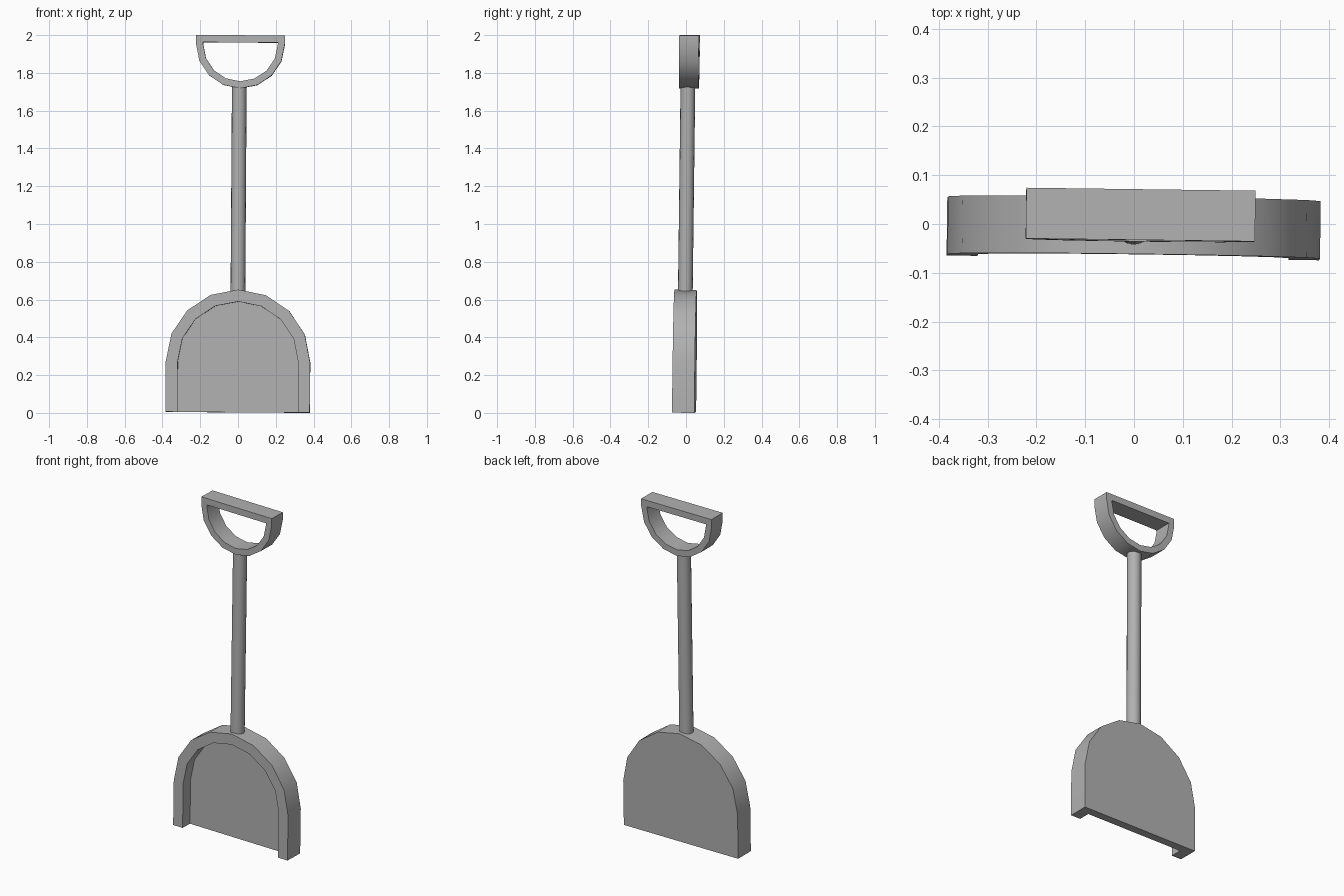
import bpy, bmesh, math
from mathutils import Matrix

if "Cube" in bpy.data.objects:
    bpy.data.objects.remove(bpy.data.objects["Cube"])

# The whole shovel leans very slightly, pivoting around mid height
LEAN = (Matrix.Translation((0, 0.002, 1))
        @ Matrix.Rotation(-0.013, 4, 'Z')
        @ Matrix.Rotation(0.0065, 4, 'Y')
        @ Matrix.Rotation(-0.0125, 4, 'X')
        @ Matrix.Translation((0, 0, -1)))

GREY = bpy.data.materials.new("dark_grey")
GREY.diffuse_color = (0.44, 0.44, 0.44, 1)
GREY.use_nodes = True
GREY.node_tree.nodes["Principled BSDF"].inputs["Base Color"].default_value = GREY.diffuse_color


def finish(bm, name):
    bmesh.ops.recalc_face_normals(bm, faces=bm.faces)
    bm.transform(LEAN)
    mesh = bpy.data.meshes.new(name)
    bm.to_mesh(mesh)
    bm.free()
    mesh.materials.append(GREY)
    ob = bpy.data.objects.new(name, mesh)
    bpy.context.collection.objects.link(ob)
    bpy.ops.object.select_all(action='DESELECT')
    ob.select_set(True)
    bpy.context.view_layer.objects.active = ob
    bpy.ops.object.shade_smooth_by_angle(angle=math.radians(30))
    return ob


def d_profile(radius, centre, end, up, x0=0):
    """Half circle of 8 segments with straight legs running to z = end."""
    pts = [(x0 + radius * math.cos(i * math.pi / 8),
            centre + up * radius * math.sin(i * math.pi / 8)) for i in range(9)]
    return [(x0 + radius, end)] + pts + [(x0 - radius, end)]


def loop(bm, profile, y):
    return [bm.verts.new((x, y, z)) for x, z in profile]


def bridge(bm, a, b, closed):
    n = len(a)
    for i in range(n if closed else n - 1):
        j = (i + 1) % n
        bm.faces.new((a[i], a[j], b[j], b[i]))


# Scoop: solid back plate with a raised rim, open along the bottom
bm = bmesh.new()
outer = d_profile(0.382, 0.27, 0.003, 1, 0.005)
inner = d_profile(0.319, 0.27, 0.003, 1, 0.005)
back, front = loop(bm, outer, 0.059), loop(bm, outer, -0.059)
lip, floor = loop(bm, inner, -0.059), loop(bm, inner, 0.01)
for a, b in ((back, front), (front, lip), (lip, floor)):
    bridge(bm, a, b, False)
bm.faces.new(back)
bm.faces.new(floor)
bm.faces.new((back[0], front[0], lip[0], floor[0],
              floor[-1], lip[-1], front[-1], back[-1]))
finish(bm, "scoop")

# D-shaped grip: closed ring with a flat top bar
bm = bmesh.new()
outer = d_profile(0.235, 1.953, 1.999, -1, 0.007)
inner = d_profile(0.198, 1.953, 1.961, -1, 0.007)
rings = [loop(bm, p, y) for p, y in
         ((outer, -0.047), (outer, 0.057), (inner, 0.057), (inner, -0.047))]
for i in range(4):
    bridge(bm, rings[i], rings[(i + 1) % 4], True)
finish(bm, "grip")

# Shaft: round rod joining the scoop and grip
bm = bmesh.new()
bmesh.ops.create_cone(bm, cap_ends=True, segments=16, radius1=0.039,
                      radius2=0.039, depth=1.09,
                      matrix=Matrix.Translation((0.002, -0.001, 1.185)))
finish(bm, "shaft")
